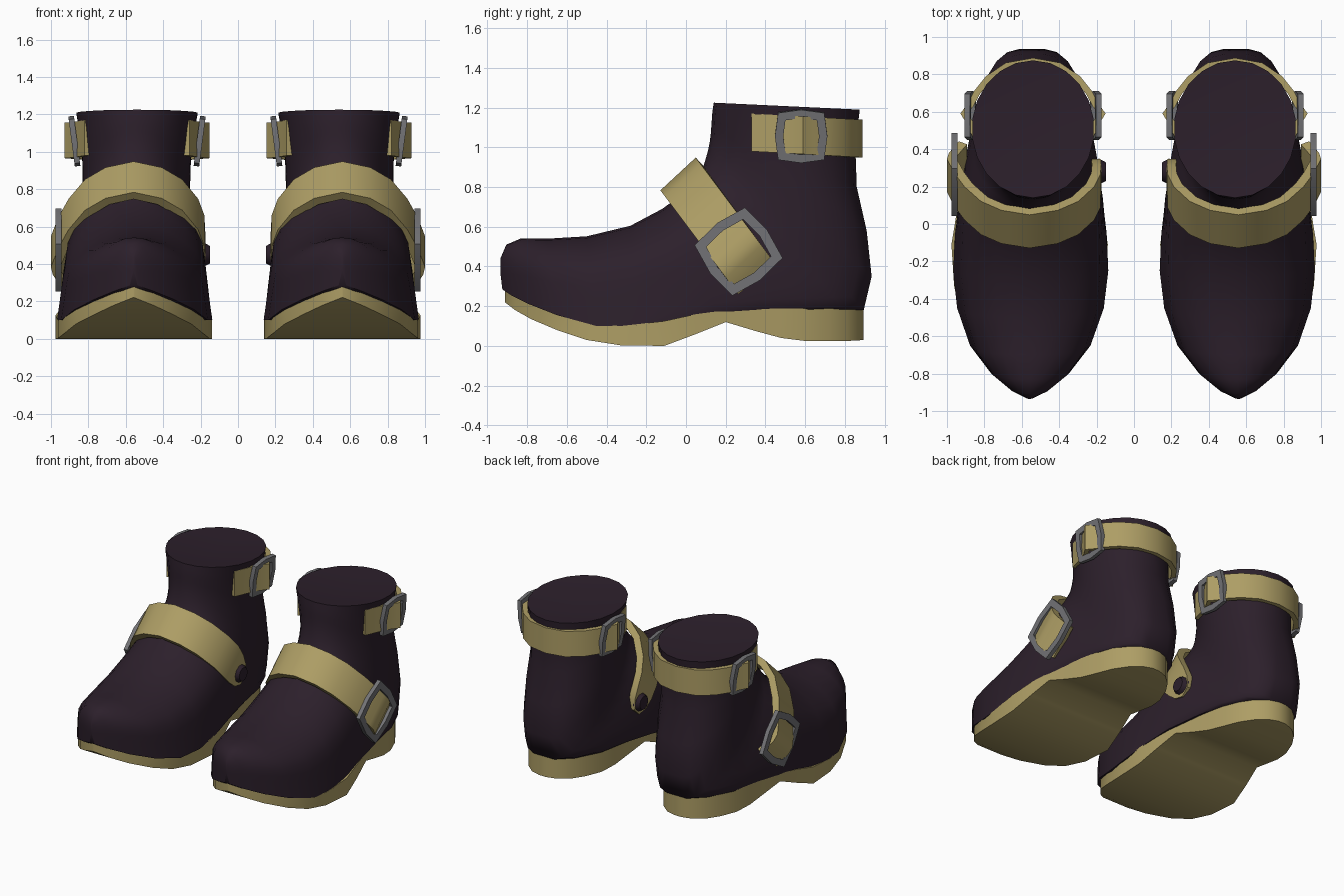
import bpy, bmesh, math
from mathutils import Vector, Matrix

cube = bpy.data.objects.get("Cube")
if cube:
    bpy.data.objects.remove(cube, do_unlink=True)

CX = 0.558   # middle of the left foot; the right one is mirrored
AX = 0.54    # middle of the ankle


def material(name, rgb):
    m = bpy.data.materials.new(name)
    m.use_nodes = True
    m.diffuse_color = (*rgb, 1)
    bsdf = next(n for n in m.node_tree.nodes if n.type == 'BSDF_PRINCIPLED')
    bsdf.inputs["Base Color"].default_value = (*rgb, 1)
    return m


leather = material("dark_plum_leather", (0.025, 0.014, 0.024))
tan = material("tan_strap", (0.42, 0.34, 0.13))
metal = material("grey_metal", (0.17, 0.17, 0.18))


def finish(name, bm, mat, angle):
    """Turn a bmesh into a smooth-shaded object mirrored to both feet."""
    bmesh.ops.remove_doubles(bm, verts=bm.verts, dist=0.0005)
    bmesh.ops.recalc_face_normals(bm, faces=bm.faces)
    mesh = bpy.data.meshes.new(name)
    bm.to_mesh(mesh)
    bm.free()
    mesh.materials.append(mat)
    ob = bpy.data.objects.new(name, mesh)
    bpy.context.collection.objects.link(ob)
    bpy.ops.object.select_all(action='DESELECT')
    ob.select_set(True)
    bpy.context.view_layer.objects.active = ob
    bpy.ops.object.shade_smooth_by_angle(angle=math.radians(angle))
    mod = ob.modifiers.new("mirror", 'MIRROR')
    mod.use_mirror_merge = False


def loft(bm, rings, closed=False):
    """Skin a list of closed rings; returns the vertex rings."""
    vr = [[bm.verts.new(p) for p in r] for r in rings]
    pairs = list(zip(vr, vr[1:])) + ([(vr[-1], vr[0])] if closed else [])
    for a, b in pairs:
        for i in range(len(a)):
            j = (i + 1) % len(a)
            bm.faces.new((a[i], a[j], b[j], b[i]))
    return vr


def fan(bm, ring, centre):
    c = bm.verts.new(centre)
    for i in range(len(ring)):
        bm.faces.new((ring[i], ring[(i + 1) % len(ring)], c))


# Upper: sections fan from the toe, round the heel, up to the ankle opening
# (lower y, lower z, upper y, upper z, half width at the bottom, widest)
sections = [
    (-.925, .285, -.935, .44, .02, .02), (-.88, .255, -.905, .51, .105, .105),
    (-.79, .21, -.83, .542, .215, .215), (-.65, .155, -.7, .54, .322, .322),
    (-.45, .1, -.5, .552, .392, .392), (-.25, .1, -.28, .605, .415, .415),
    (-.05, .13, -.12, .69, .405, .41), (.15, .165, -.01, .77, .375, .4),
    (.4, .18, .06, .85, .325, .375), (.62, .18, .093, .92, .283, .335),
    (.8, .18, .11, .98, .19, .308), (.895, .18, .12, 1.03, .085, .298),
    (.935, .35, .125, 1.07, .07, .293), (.91, .58, .128, 1.11, .05, .293),
    (.86, .8, .13, 1.14, .03, .295), (.853, 1.0, .133, 1.18, .02, .305),
    (.875, 1.19, .14, 1.225, 0, .328)]


def section_ring(index, by, bz, ty, tz, wb, w, steps=11):
    r, half = wb / w, []
    for k in range(steps + 1):
        t = (1 - math.cos(math.pi * k / steps)) / 2
        e = math.sqrt(max(0, 1 - (2 * t - 1) ** 2))
        h = w * (r + (1 - r) * e if t < .5 else e) * (1 - .17 * r * t)
        half.append((h, by + (ty - by) * t, bz + (tz - bz) * t))
    x = CX + (AX - CX) * index / (len(sections) - 1)
    return ([(x + h, y, z) for h, y, z in half] +
            [(x - h, y, z) for h, y, z in reversed(half[:-1])])


bm = bmesh.new()
rings = loft(bm, [section_ring(i, *s) for i, s in enumerate(sections)])
fan(bm, rings[0], (CX, -.935, .37))
fan(bm, rings[-1], (AX, .54, 1.175))
finish("boot_upper", bm, leather, 50)

# Sole: (y, half width, top z, bottom z)
stations = [
    (-.912, .005, .285, .22), (-.86, .105, .255, .18), (-.78, .2, .215, .135),
    (-.65, .308, .16, .08), (-.5, .37, .115, .03), (-.33, .404, .1, .003),
    (-.11, .418, .125, 0), (.05, .392, .16, .06), (.2, .36, .18, .12),
    (.35, .33, .19, .075), (.48, .308, .19, .04), (.6, .283, .19, .025),
    (.72, .235, .188, .025), (.81, .175, .187, .025), (.87, .105, .186, .028),
    (.895, .03, .185, .03)]
bm = bmesh.new()
rings = loft(bm, [[(CX - w, y, t), (CX + w, y, t), (CX + w, y, b), (CX - w, y, b)]
                  for y, w, t, b in stations])
for end in (rings[0], rings[-1]):
    bm.faces.new(end)
finish("sole", bm, tan, 50)


def strap(name, path, across, thick, centre, tip=()):
    """Flat band along a path, thickness inward; tip scales the last widths."""
    pts = [Vector(p) for p in path]
    widths = [1] * (len(pts) - len(tip)) + list(tip)
    across = Vector(across)
    rings = []
    for i, p in enumerate(pts):
        tangent = pts[min(i + 1, len(pts) - 1)] - pts[max(i - 1, 0)]
        n = tangent.cross(across).normalized()
        if n.dot(p - Vector(centre)) < 0:
            n = -n
        q = p - n * thick
        a = across * widths[i] / 2
        rings.append([p - a, p + a, q + a, q - a])
    bm = bmesh.new()
    vr = loft(bm, rings)
    bm.faces.new(vr[0])
    bm.faces.new(vr[-1])
    finish(name, bm, tan, 32)


# Ankle strap: open at the front, bulging through a buckle on each side
side = [(.28, .33), (.318, .45), (.35, .53), (.388, .59), (.35, .645), (.316, .71),
        (.252, .79), (.145, .862)]
loop = side + [(0, .888)] + [(-x, y) for x, y in reversed(side)]
strap("ankle_strap", [(AX + x, y, 1.075 - .055 * (y - .33)) for x, y in loop],
      (0, 0, .19), .035, (AX, .5, 1.06))

# Instep strap: arches over the foot, running down and back on both sides
down = Vector((0, .6, -.8))
crest = Vector((CX, -.04, .866))
arch = [(.378, .655), (.402, .61), (.432, .55), (.442, .5), (.427, .45), (.397, .36),
        (.348, .25), (.26, .12), (.15, .04), (0, 0),
        (-.15, .04), (-.26, .12), (-.345, .25), (-.378, .36), (-.383, .46),
        (-.38, .54), (-.377, .6)]
strap("instep_strap", [crest + down * s + Vector((x, 0, 0)) for x, s in arch],
      (0, .178, .165), .05, (CX, .3, .4), tip=(.9, .72, .3))


def buckle(name, centre, u, v, hu, hv, rim, corner, depth=.03):
    """Eight-cornered open frame lying in the u-v plane."""
    c, u, v = Vector(centre), Vector(u).normalized(), Vector(v).normalized()
    n = u.cross(v) * depth / 2
    k = corner
    outline = [(1, 0), (k, k), (0, 1), (-k, k), (-1, 0), (-k, -k), (0, -1), (k, -k)]
    rings = []
    for a, b in outline:
        outer = c + u * a * hu + v * b * hv
        inner = c + u * a * (hu - rim) + v * b * (hv - rim)
        rings.append([outer - n, outer + n, inner + n, inner - n])
    bm = bmesh.new()
    loft(bm, rings, closed=True)
    finish(name, bm, metal, 30)


for label, s in (("outer", 1), ("inner", -1)):
    buckle(label + "_ankle_buckle", (AX + s * .335, .58, 1.057), (0, 1, 0),
           (s * .13, 0, 1), .132, .135, .042, .88)
buckle("instep_buckle", (CX + .402, .265, .475), down, (0, .8, .6), .18, .18, .048, .88)

# Stud holding the inner end of the instep strap
bm = bmesh.new()
bmesh.ops.create_cone(bm, cap_ends=True, segments=10, radius1=.072, radius2=.05, depth=.04,
                      matrix=Matrix.Translation((CX - .387, .28, .45)) @
                      Matrix.Rotation(-math.pi / 2, 4, 'Y'))
finish("strap_stud", bm, leather, 40)
